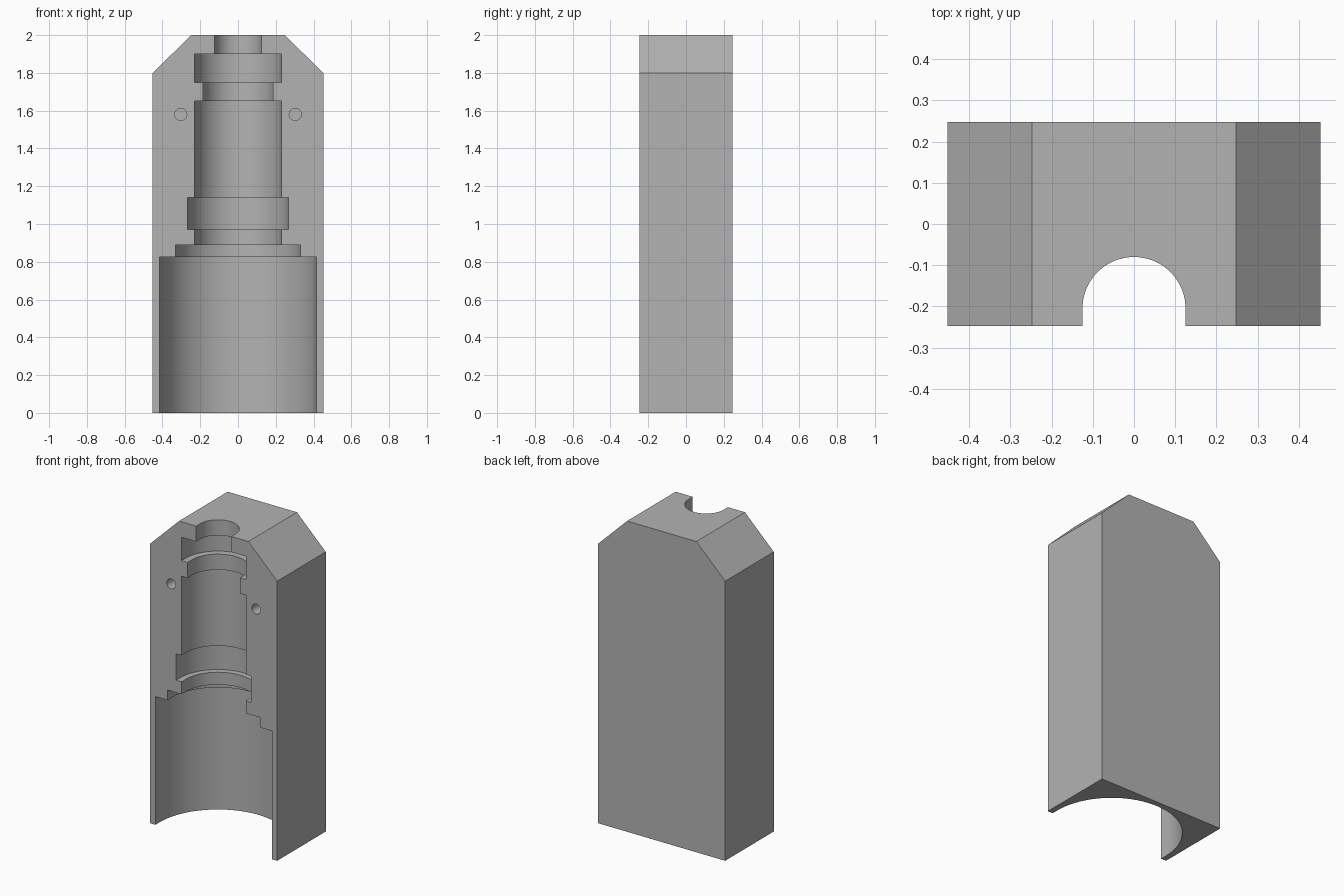
import bpy, bmesh, math

if "Cube" in bpy.data.objects:
    bpy.data.objects.remove(bpy.data.objects["Cube"])

HALF_W, HALF_D, HEIGHT = 0.452, 0.247, 2.0
AXIS_Y = -0.205          # centre line of the bore
ARC = 40                 # segments in the half circle

grey = bpy.data.materials.new("plain grey")
grey.use_nodes = True
colour = (0.45, 0.45, 0.45, 1)
grey.diffuse_color = colour
grey.node_tree.nodes["Principled BSDF"].inputs["Base Color"].default_value = colour


def loft(name, rings):
    """Solid skinned through a stack of closed rings with equal point counts."""
    bm = bmesh.new()
    loops = [[bm.verts.new(p) for p in ring] for ring in rings]
    n = len(loops[0])
    for a, b in zip(loops, loops[1:]):
        for i in range(n):
            j = (i + 1) % n
            bm.faces.new((a[i], a[j], b[j], b[i]))
    bm.faces.new(loops[0][::-1])
    bm.faces.new(loops[-1])
    bmesh.ops.recalc_face_normals(bm, faces=bm.faces)
    mesh = bpy.data.meshes.new(name)
    bm.to_mesh(mesh)
    bm.free()
    obj = bpy.data.objects.new(name, mesh)
    mesh.materials.append(grey)
    bpy.context.collection.objects.link(obj)
    return obj


def bore_ring(r, z):
    """Half circle at the back, straight sides running out of the front."""
    front = -0.3 - r
    arc = [(r * math.cos(math.pi * i / ARC), AXIS_Y + r * math.sin(math.pi * i / ARC), z)
           for i in range(ARC + 1)]
    return arc + [(-r, front, z), (r, front, z)]


def circle_ring(x, z, r, y, n=24):
    return [(x + r * math.cos(math.tau * i / n), y, z + r * math.sin(math.tau * i / n))
            for i in range(n)]


# Block with chamfered top corners
outline = [(HALF_W, 0), (HALF_W, 1.8), (HALF_D, HEIGHT)]
outline += [(-x, z) for x, z in reversed(outline)]
body = loft("mould_half", [[(x, y, z) for x, z in outline] for y in (-HALF_D, HALF_D)])

# Stepped bore: radius and top height of each section
sections = [(0.415, 0.825), (0.33, 0.89), (0.229, 0.97), (0.267, 1.14),
            (0.229, 1.65), (0.186, 1.75), (0.229, 1.9), (0.125, 2.1)]
rings, bottom = [], -0.1
for r, top in sections:
    rings += [bore_ring(r, bottom), bore_ring(r, top)]
    bottom = top
cutters = [loft("bore_cutter", rings)]

# Locating pin holes
for side, x in (("left", 0.303), ("right", -0.303)):
    cutters.append(loft(side + "_pin_hole_cutter",
                        [circle_ring(x, 1.58, 0.032, y) for y in (-0.4, -0.05)]))

# Cut everything out of the block
bpy.context.view_layer.objects.active = body
for cutter in cutters:
    mod = body.modifiers.new(cutter.name, "BOOLEAN")
    mod.operation = "DIFFERENCE"
    mod.solver = "EXACT"
    mod.object = cutter
    bpy.ops.object.modifier_apply(modifier=mod.name)
for cutter in cutters:
    bpy.data.objects.remove(cutter)

bpy.ops.object.select_all(action="DESELECT")
body.select_set(True)
bpy.ops.object.shade_smooth_by_angle(angle=math.radians(30))
